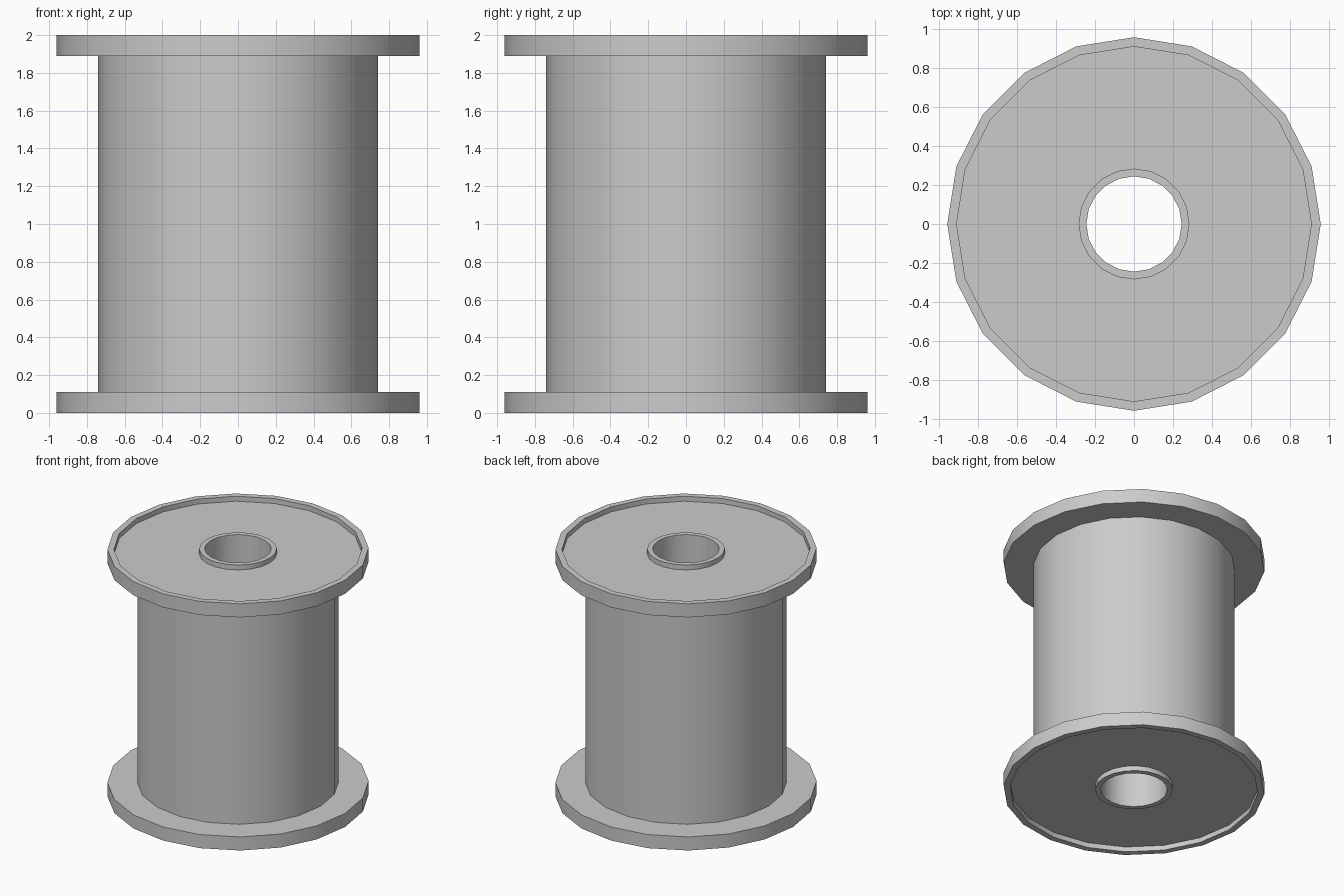
import bpy, bmesh, math

if "Cube" in bpy.data.objects:
    bpy.data.objects.remove(bpy.data.objects["Cube"])

SIDES = 20
R_RIM, R_LIP, R_CORE = 0.96, 0.912, 0.74     # flange edge, inside of raised lip, drum
R_HUB, R_BORE = 0.285, 0.245                 # raised collar, through hole
HEIGHT, FLANGE, RECESS = 2.0, 0.11, 0.04


def lathe(name, profile):
    """Revolve a closed (radius, z) profile around the z axis."""
    bm = bmesh.new()
    rings = []
    for i in range(SIDES):
        a = 2 * math.pi * i / SIDES
        rings.append([bm.verts.new((r * math.cos(a), r * math.sin(a), z)) for r, z in profile])
    n = len(profile)
    for i in range(SIDES):
        a, b = rings[i], rings[(i + 1) % SIDES]
        for j in range(n):
            k = (j + 1) % n
            bm.faces.new((a[j], b[j], b[k], a[k]))
    bmesh.ops.recalc_face_normals(bm, faces=bm.faces)
    mesh = bpy.data.meshes.new(name)
    bm.to_mesh(mesh)
    bm.free()
    obj = bpy.data.objects.new(name, mesh)
    bpy.context.collection.objects.link(obj)
    bpy.ops.object.select_all(action='DESELECT')
    obj.select_set(True)
    bpy.context.view_layer.objects.active = obj
    bpy.ops.object.shade_smooth_by_angle(angle=math.radians(30))
    return obj


# Lower half of the section: collar, recessed end face, lip, flange, drum
lower = [
    (R_BORE, 0), (R_HUB, 0), (R_HUB, RECESS), (R_LIP, RECESS),
    (R_LIP, 0), (R_RIM, 0), (R_RIM, FLANGE), (R_CORE, FLANGE),
]
# Upper half mirrors the lower one; the closing edge forms the bore
upper = [(r, HEIGHT - z) for r, z in reversed(lower)]
lathe("spool", lower + upper)
